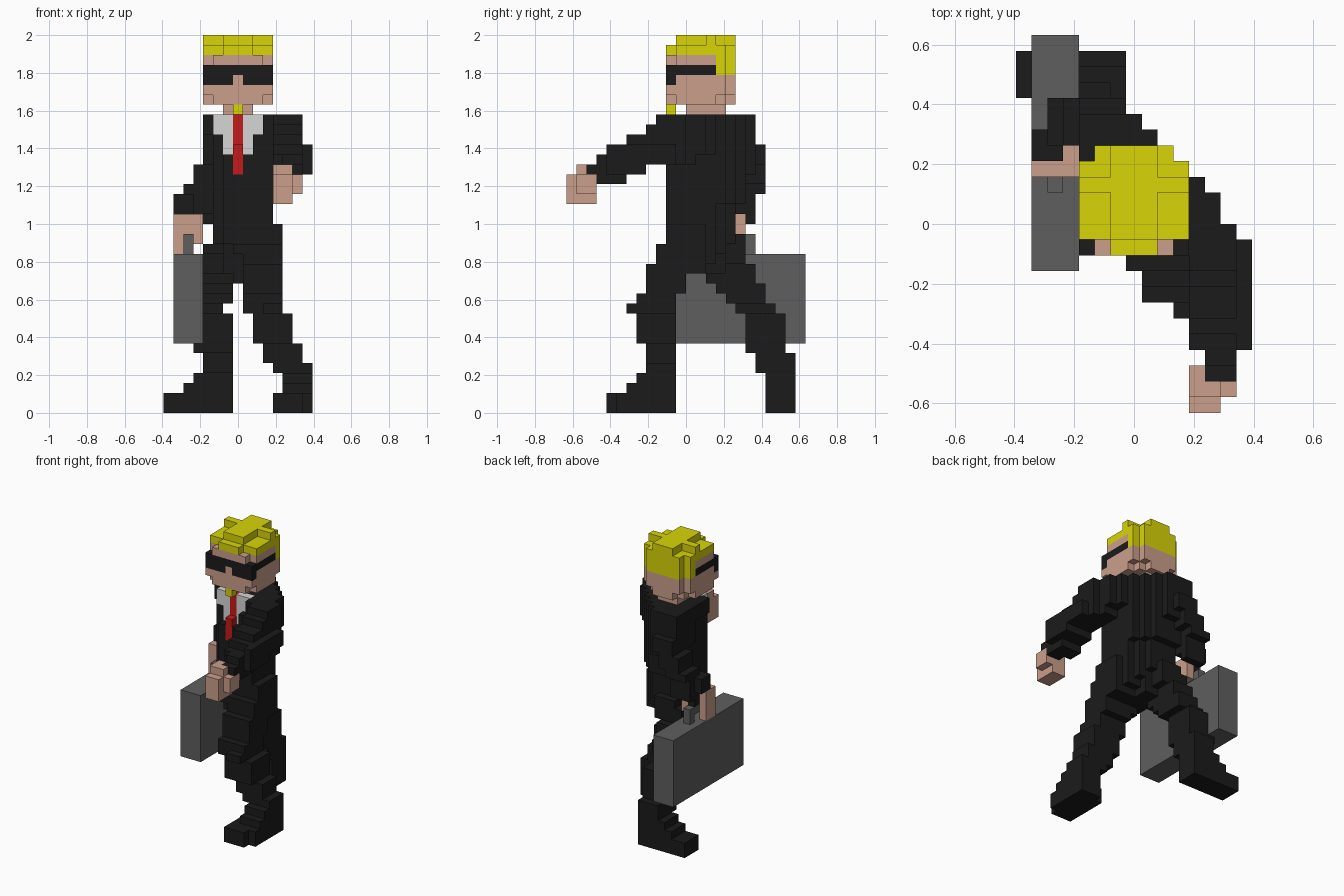
import bpy
import bmesh
import math
from mathutils import Vector

default_cube = bpy.data.objects.get("Cube")
if default_cube:
    bpy.data.objects.remove(default_cube, do_unlink=True)

UNIT = 2 / 38                      # edge length of one block
ORIGIN = Vector((7.5, 12, 0))      # block-grid point that sits at the world origin


def make_material(name, red, green, blue):
    material = bpy.data.materials.new(name)
    material.use_nodes = True
    colour = (red, green, blue, 1)
    material.diffuse_color = colour
    shader = material.node_tree.nodes["Principled BSDF"]
    shader.inputs["Base Color"].default_value = colour
    shader.inputs["Roughness"].default_value = 0.9
    return material


charcoal = make_material("charcoal cloth", .011, .011, .011)
skin = make_material("skin", .6, .345, .26)
blond = make_material("yellow hair", .69, .66, .002)
steel = make_material("grey case", .114, .114, .114)
linen = make_material("white shirt", .67, .67, .67)
crimson = make_material("red tie", .56, .011, .012)


def box(x0, x1, y0, y1, z0, z1):
    """Blocks of a solid cuboid."""
    return {(x, y, z) for x in range(x0, x1)
            for y in range(y0, y1) for z in range(z0, z1)}


def turned(cells, low, high):
    """Keep a diagonal slab, for parts twisted about the upright axis."""
    return {c for c in cells if low <= c[0] + c[1] <= high}


def loft(stations, along_y=False):
    """Stepped limb: each station is a position and the bounds of its section."""
    cells = set()
    for start, end in zip(stations, stations[1:]):
        for step in range(start[0], end[0]):
            mix = (step - start[0]) / (end[0] - start[0])
            a0, a1, b0, b1 = [math.floor(p + (q - p) * mix + 0.5)
                              for p, q in zip(start[1:], end[1:])]
            if along_y:
                cells |= box(a0, a1, step, step + 1, b0, b1)
            else:
                cells |= box(a0, a1, b0, b1, step, step + 1)
    return cells


parts = []
claimed = set()


def add_part(name, material, *shapes):
    """Register a part; blocks already used by earlier parts are left out."""
    cells = set().union(*shapes) - claimed
    claimed.update(cells)
    parts.append((name, material, cells))


def build_part(name, material, cells):
    """Mesh the outer faces of the blocks."""
    bm = bmesh.new()
    verts = {}

    def vert(corner):
        key = tuple(corner)
        if key not in verts:
            verts[key] = bm.verts.new((Vector(key) - ORIGIN) * UNIT)
        return verts[key]

    for cell in sorted(cells):
        for axis in range(3):
            u, v = (axis + 1) % 3, (axis + 2) % 3
            for side in (0, 1):
                neighbour = list(cell)
                neighbour[axis] += 2 * side - 1
                if tuple(neighbour) in claimed:
                    continue
                loop = []
                for du, dv in ((0, 0), (1, 0), (1, 1), (0, 1)):
                    corner = list(cell)
                    corner[axis] += side
                    corner[u] += du
                    corner[v] += dv
                    loop.append(vert(corner))
                bm.faces.new(loop if side else loop[::-1])
    mesh = bpy.data.meshes.new(name)
    bm.to_mesh(mesh)
    bm.free()
    mesh.materials.append(material)
    obj = bpy.data.objects.new(name, mesh)
    bpy.context.scene.collection.objects.link(obj)


# Tie and shirt front
add_part("tie_knot", blond, box(7, 8, 10, 11, 30, 31))
add_part("tie", crimson, box(7, 8, 10, 11, 24, 27), box(7, 8, 11, 12, 27, 30))
add_part("shirt", linen, box(5, 10, 11, 12, 28, 30), box(6, 9, 11, 12, 26, 28))

# Head
add_part("nose", skin, box(7, 8, 10, 11, 33, 34))
add_part("glasses", charcoal, box(4, 11, 10, 11, 33, 35),
         box(4, 5, 11, 15, 34, 35), box(10, 11, 11, 15, 34, 35))
add_part("hair", blond,
         box(6, 9, 10, 11, 36, 37), box(4, 11, 11, 16, 36, 37),
         box(5, 10, 16, 17, 34, 37), box(4, 11, 15, 16, 34, 36),
         box(6, 9, 11, 17, 37, 38), box(4, 11, 14, 15, 37, 38))
add_part("head", skin, box(4, 11, 11, 16, 32, 36), box(5, 10, 10, 17, 32, 36),
         box(4, 11, 10, 11, 32, 35), box(4, 11, 11, 15, 31, 32),
         box(5, 10, 10, 16, 31, 32), box(6, 9, 16, 17, 31, 32))
add_part("neck", skin, box(6, 9, 12, 16, 30, 31))

# Briefcase with its handle, held by the right hand
add_part("briefcase", steel, box(1, 4, 9, 24, 7, 16))
add_part("case_handle", steel, box(2, 3, 14, 15, 16, 18),
         box(2, 3, 18, 19, 16, 18), box(2, 3, 15, 18, 17, 18))
add_part("right_cuff", charcoal, box(2, 5, 18, 19, 19, 21),
         box(2, 3, 17, 18, 18, 21), box(3, 5, 17, 18, 20, 21))
add_part("right_hand", skin, box(1, 4, 15, 17, 18, 20), box(3, 4, 17, 18, 18, 20),
         box(1, 2, 15, 17, 16, 18), box(3, 4, 15, 18, 17, 18))

# Left hand, reaching forward
add_part("left_sleeve_tip", charcoal, box(12, 14, 2, 3, 24, 25))
add_part("left_hand", skin, box(11, 13, 0, 3, 21, 24),
         box(11, 14, 1, 3, 22, 24), box(11, 13, 1, 3, 24, 25))

# Jacket body, twisted so the right shoulder trails
waist = loft([(17, 5, 12, 10, 17), (20, 5, 11, 10, 17), (21, 5, 11, 10, 17)])
chest = loft([(21, 5, 11, 10, 18), (24, 5, 11, 10, 18), (30, 4, 11, 10, 18)])
neckline = box(5, 10, 10, 11, 28, 30) | box(6, 9, 10, 11, 26, 28)
add_part("torso", charcoal, turned(waist, 16, 24),
         turned((chest | box(5, 9, 17, 19, 24, 30)) - neckline, 16, 25))

# Arms
add_part("right_arm", charcoal, box(1, 3, 16, 18, 20, 22),
         loft([(21, 2, 5, 17, 19), (22, 2, 5, 17, 20),
               (23, 3, 6, 17, 20), (24, 3, 6, 17, 20), (25, 4, 7, 15, 20),
               (26, 4, 7, 15, 20), (27, 4, 7, 15, 19), (30, 4, 8, 14, 19)]))
add_part("left_arm", charcoal,
         loft([(3, 12, 14, 23, 26), (4, 11, 14, 23, 26), (5, 11, 14, 23, 27),
               (7, 11, 14, 24, 28), (8, 11, 14, 25, 28), (11, 11, 14, 25, 27),
               (12, 11, 13, 25, 28), (14, 11, 12, 26, 30),
               (15, 11, 12, 26, 30)], along_y=True),
         box(14, 15, 4, 8, 24, 27), box(14, 15, 8, 11, 25, 27),
         box(11, 14, 9, 12, 26, 30), box(11, 14, 8, 9, 26, 29),
         box(11, 13, 12, 14, 26, 30), box(11, 12, 14, 15, 26, 30))

# Legs and shoes, in mid stride
add_part("left_shoe", charcoal, box(11, 14, 4, 5, 0, 2),
         box(11, 15, 5, 10, 0, 2), box(12, 15, 10, 11, 0, 2))
add_part("left_leg", charcoal, box(10, 12, 6, 7, 10, 11),
         turned(loft([(2, 12, 15, 6, 11), (3, 12, 15, 7, 11),
                      (4, 11, 15, 8, 11), (5, 10, 14, 8, 11),
                      (8, 9, 13, 7, 11), (10, 8, 12, 7, 11), (11, 8, 12, 7, 11),
                      (13, 8, 12, 8, 12), (14, 8, 12, 8, 14), (16, 7, 12, 9, 16),
                      (18, 6, 12, 10, 17)]), 15, 24))
add_part("right_leg", charcoal,
         box(0, 7, 20, 23, 0, 2),
         loft([(2, 2, 7, 20, 23), (4, 4, 7, 19, 23), (7, 3, 7, 18, 22),
               (8, 4, 7, 18, 22), (10, 4, 6, 17, 21), (11, 4, 7, 16, 20),
               (13, 4, 7, 14, 19), (16, 4, 8, 12, 18), (18, 5, 8, 11, 17)]))
add_part("hips", charcoal, box(7, 8, 11, 12, 13, 14), box(7, 8, 11, 15, 14, 17),
         box(6, 9, 11, 16, 14, 17))

for part in parts:
    build_part(*part)
